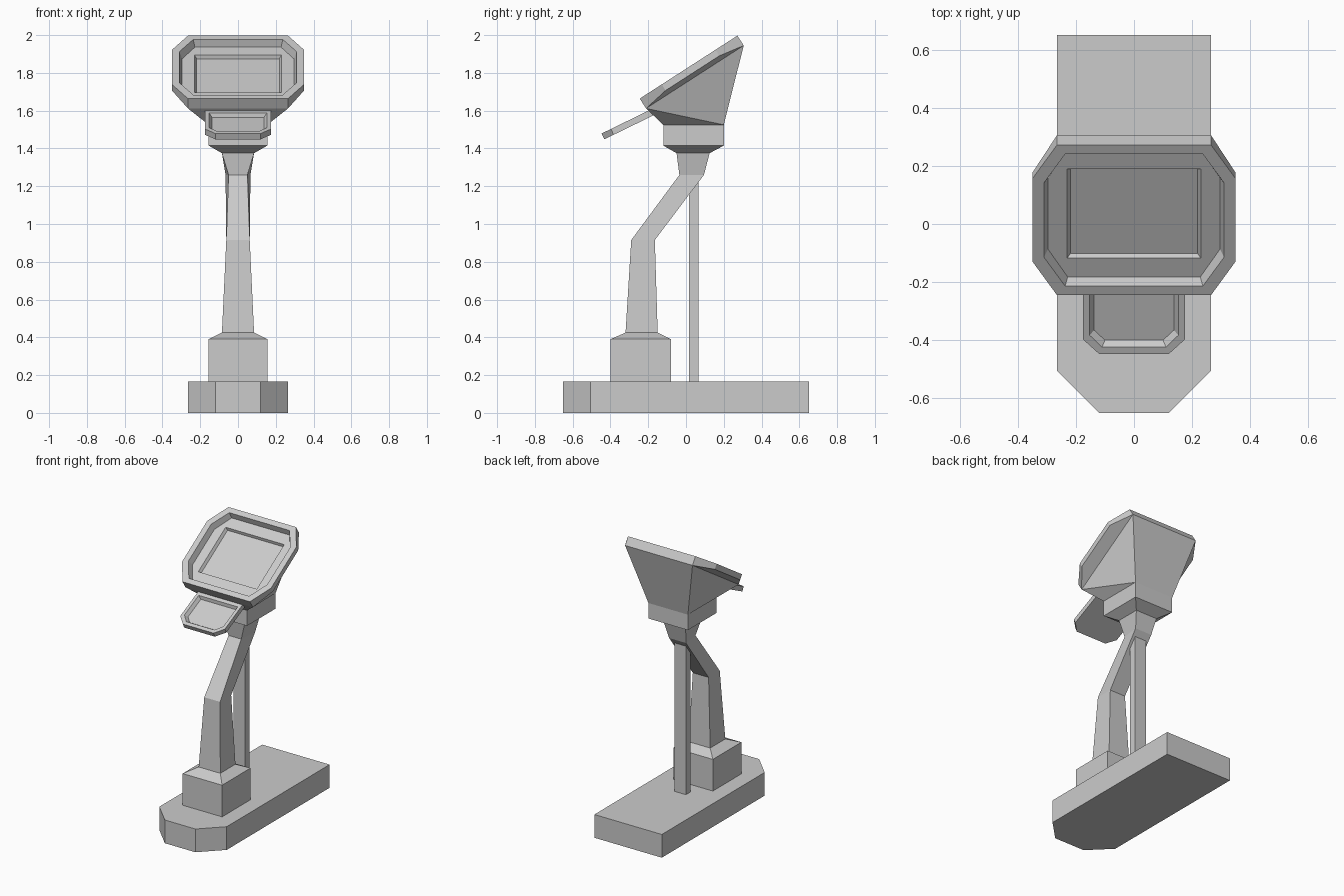
import bpy, bmesh
from math import radians, sin, cos

cube = bpy.data.objects.get("Cube")
if cube:
    bpy.data.objects.remove(cube, do_unlink=True)

grey = bpy.data.materials.new("matte grey")
grey.use_nodes = True
grey.diffuse_color = (0.6, 0.6, 0.6, 1)
bsdf = grey.node_tree.nodes["Principled BSDF"]
bsdf.inputs["Base Color"].default_value = grey.diffuse_color
bsdf.inputs["Roughness"].default_value = 0.8


def finish(name, bm):
    bmesh.ops.remove_doubles(bm, verts=bm.verts, dist=0.0005)
    bmesh.ops.recalc_face_normals(bm, faces=bm.faces)
    mesh = bpy.data.meshes.new(name)
    bm.to_mesh(mesh)
    bm.free()
    mesh.materials.append(grey)
    obj = bpy.data.objects.new(name, mesh)
    bpy.context.collection.objects.link(obj)
    return obj


def loft(name, rings):
    """Skin a list of equal-length point rings and cap both ends."""
    bm = bmesh.new()
    loops = [[bm.verts.new(p) for p in ring] for ring in rings]
    n = len(loops[0])
    for a, b in zip(loops, loops[1:]):
        for i in range(n):
            j = (i + 1) % n
            bm.faces.new((a[i], a[j], b[j], b[i]))
    bm.faces.new(loops[0][::-1])
    bm.faces.new(loops[-1])
    return finish(name, bm)


def section(z, y0, y1, front, back=None):
    """Level four-sided section, with front and back half widths."""
    back = back or front
    return [(-front, y0, z), (front, y0, z), (back, y1, z), (-back, y1, z)]


def tilted(points, origin, degrees):
    """Place (across, along, depth) points on a plane that rises to the back."""
    s, c = sin(radians(degrees)), cos(radians(degrees))
    return [(u, origin[0] + v * c + d * s, origin[1] + v * s - d * c)
            for u, v, d in points]


# Base with chamfered front corners
outline = [(-0.12, -0.65), (0.12, -0.65), (0.265, -0.505),
           (0.265, 0.65), (-0.265, 0.65), (-0.265, -0.505)]
loft("base", [[(x, y, z) for x, y in outline] for z in (0, 0.165)])

# Plinth and bent column
loft("plinth", [section(0.165, -0.4, -0.08, 0.155),
                section(0.39, -0.4, -0.08, 0.155),
                section(0.425, -0.32, -0.15, 0.085)])
loft("bent_column", [section(0.425, -0.32, -0.15, 0.085),
                     section(0.915, -0.29, -0.165, 0.062),
                     section(1.26, -0.035, 0.095, 0.05, 0.066),
                     section(1.375, -0.05, 0.125, 0.085)])

# Thin upright behind the column
loft("rear_support", [section(0.165, 0.015, 0.065, 0.045),
                      section(1.225, 0.015, 0.065, 0.045)])

# Collar under the head
loft("head_collar", [section(1.375, -0.05, 0.125, 0.085),
                     section(1.415, -0.12, 0.2, 0.155),
                     section(1.525, -0.12, 0.2, 0.155)])

# Display panel: sloped underside, rim, recess and sunken screen
PANEL = ((0.0135, 1.8305), 32.8)


def octagon(u, v, cu, cv, depth, side_depth=None):
    sd = depth if side_depth is None else side_depth
    pts = [(-cu, -v, depth), (cu, -v, depth), (u, -cv, sd), (u, cv, sd),
           (cu, v, depth), (-cu, v, depth), (-u, cv, sd), (-u, -cv, sd)]
    return tilted(pts, *PANEL)


loft("display_panel", [octagon(0.265, 0.3075, 0.265, 0.3075, 0.062),
                       octagon(0.35, 0.3075, 0.265, 0.169, 0.062, 0.038),
                       octagon(0.35, 0.3075, 0.265, 0.169, 0),
                       octagon(0.31, 0.27, 0.237, 0.152, 0),
                       octagon(0.296, 0.26, 0.228, 0.146, 0.042),
                       octagon(0.23, 0.183, 0.23, 0.183, 0.042),
                       octagon(0.214, 0.173, 0.214, 0.173, 0.07)])

# Head housing joins the collar to the back of the panel
bm = bmesh.new()
panel_back = [(u, v, 0.062) for u in (-0.265, 0.265) for v in (-0.3075, 0.3075)]
for p in section(1.525, -0.12, 0.2, 0.155) + tilted(panel_back, *PANEL):
    bm.verts.new(p)
bmesh.ops.convex_hull(bm, input=bm.verts)
finish("head_housing", bm)


# Small tray in front of the head
def tray_ring(u, near, far, cu, cut, depth):
    pts = [(-cu, near, depth), (cu, near, depth), (u, near + cut, depth),
           (u, far, depth), (-u, far, depth), (-u, near + cut, depth)]
    return tilted(pts, (-0.447, 1.479), 26)


loft("front_tray", [tray_ring(0.175, 0, 0.35, 0.12, 0.055, 0.034),
                    tray_ring(0.175, 0, 0.35, 0.12, 0.055, 0),
                    tray_ring(0.153, 0.026, 0.25, 0.11, 0.046, 0),
                    tray_ring(0.137, 0.042, 0.24, 0.1, 0.038, 0.022)])
